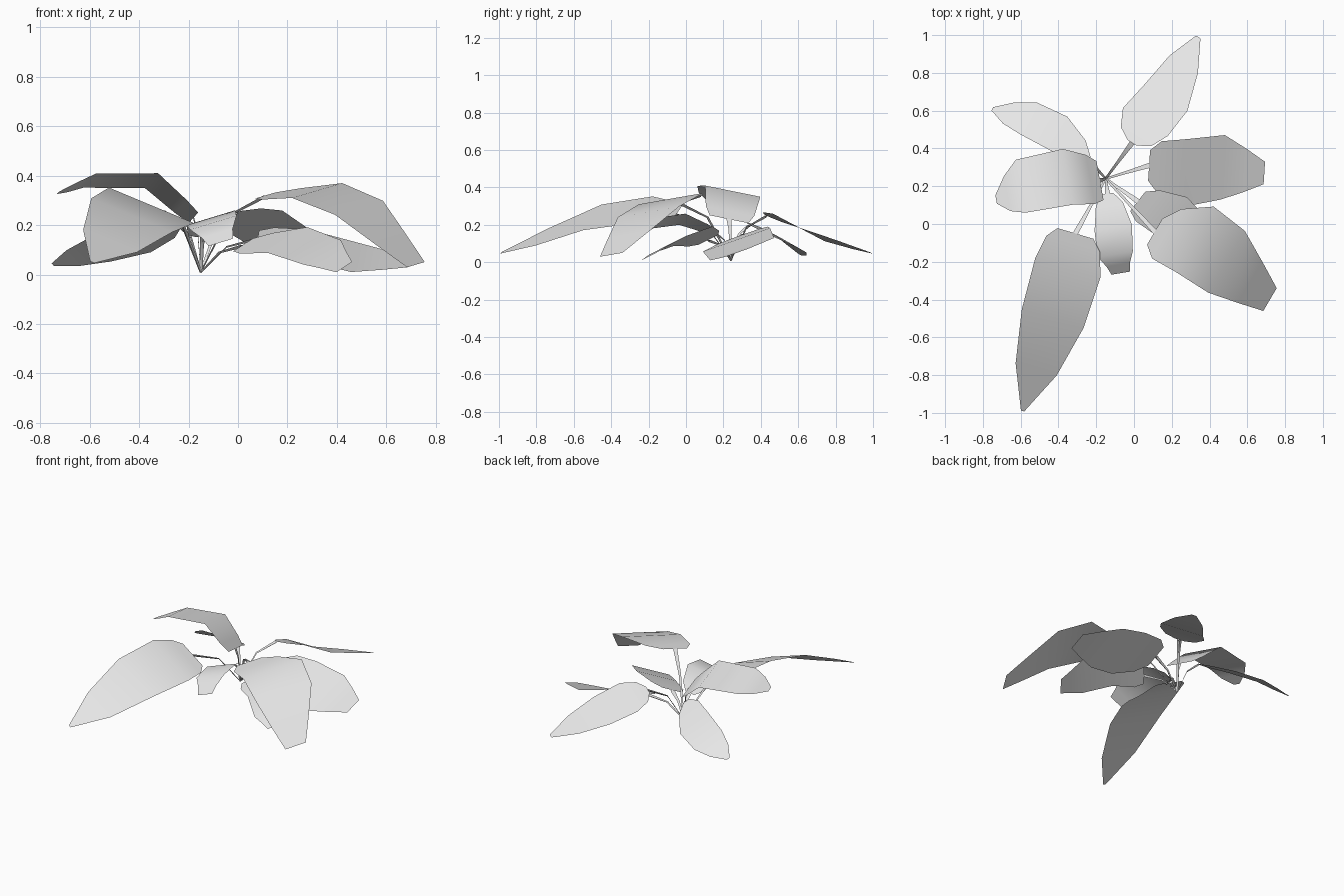
import bpy, bmesh
from mathutils import Vector

cube = bpy.data.objects.get("Cube")
if cube:
    bpy.data.objects.remove(cube, do_unlink=True)

# One pale colour for the whole plant
pale_grey = bpy.data.materials.new("pale_grey")
pale_grey.use_nodes = True
pale_grey.diffuse_color = (0.8, 0.8, 0.8, 1)
pale_grey.node_tree.nodes["Principled BSDF"].inputs["Base Color"].default_value = pale_grey.diffuse_color

ROOT = Vector((-0.15, 0.24, 0.01))
UP = Vector((0, 0, 1))


def finish(bm, name):
    """Turn a bmesh into a smooth shaded object."""
    mesh = bpy.data.meshes.new(name)
    bm.to_mesh(mesh)
    bm.free()
    mesh.materials.append(pale_grey)
    obj = bpy.data.objects.new(name, mesh)
    bpy.context.collection.objects.link(obj)
    bpy.ops.object.select_all(action='DESELECT')
    obj.select_set(True)
    bpy.context.view_layer.objects.active = obj
    bpy.ops.object.shade_smooth_by_angle(angle=0.9)


def blade(name, spine, width, tilt, base, tip):
    """Leaf surface swept along a spine: broad in the middle, narrowing to base and tip."""
    start, shoulder, middle, end = spine
    side = UP.cross(end - start).normalized()
    across = (side + UP * tilt) * width
    stations = (
        (start, base),
        (start.lerp(shoulder, 0.3), base + (1 - base) * 0.6),
        (shoulder, 1),
        (middle, 0.95),
        (middle.lerp(end, 0.55), 0.63),
        (end, tip),
    )
    bm = bmesh.new()
    pairs = []
    for centre, share in stations:
        pairs.append([bm.verts.new(centre + across * share * sign) for sign in (1, -1)])
    for (left, right), (next_left, next_right) in zip(pairs, pairs[1:]):
        bm.faces.new((left, right, next_right, next_left))
    finish(bm, name)
    return side


def stem(name, end, side):
    """Thin three-sided stalk that rises steeply, then bends out to the leaf."""
    span = end - ROOT
    bend = ROOT + Vector((span.x * 0.45, span.y * 0.45, span.z * 0.75))
    bm = bmesh.new()
    rings = []
    for point, radius in ((ROOT, 0.006), (bend, 0.008), (end, 0.014)):
        corners = (side, -side, -UP * 0.8)
        rings.append([bm.verts.new(point + c * radius) for c in corners])
    for a, b in zip(rings, rings[1:]):
        for i in range(len(a)):
            j = (i + 1) % len(a)
            bm.faces.new((a[i], a[j], b[j], b[i]))
    bmesh.ops.recalc_face_normals(bm, faces=bm.faces)
    finish(bm, name)


def leaf(place, *points, width, tilt, base, tip):
    """One leaf with its stalk; the spine points are given in hundredths."""
    spine = [Vector(p) / 100 for p in points]
    side = blade(place + "_leaf", spine, width, tilt, base, tip)
    stem(place + "_stem", spine[0], side)


# Leaves fanned around the root
leaf("back", (-1, 43, 25), (6, 54, 22), (17, 67, 15), (34, 99, 5),
     width=0.14, tilt=-0.28, base=0.2, tip=0.1)
leaf("back_right", (-24, 34, 20), (-40, 48, 14), (-56, 56, 10), (-75, 61, 4),
     width=0.1, tilt=0.5, base=0.2, tip=0.1)
leaf("right_high", (-18, 23, 23), (-35, 25, 38), (-60, 20, 38), (-73, 13, 33),
     width=0.15, tilt=0.2, base=0.7, tip=0.15)
leaf("front_right", (-31, -5, 26), (-35, -23, 28), (-43, -50, 24), (-59, -99, 5),
     width=0.18, tilt=-0.4, base=0.55, tip=0.05)
leaf("front_small", (-14, 16, 16), (-11, -2, 23), (-10, -16, 21), (-7, -26, 13),
     width=0.1, tilt=0.3, base=0.3, tip=0.5)
leaf("left", (8, 31, 15), (27, 27, 12), (47, 30, 7), (69, 27, 5),
     width=0.18, tilt=0.35, base=0.45, tip=0.33)
leaf("front_left_high", (11, -4, 32), (32, -8, 34), (49, -20, 27), (72, -40, 4),
     width=0.2, tilt=0.15, base=0.4, tip=0.35)
leaf("front_left_low", (2, 12, 12), (20, 4, 14), (34, -10, 9), (43, -20, 3),
     width=0.13, tilt=0.4, base=0.5, tip=0.4)
